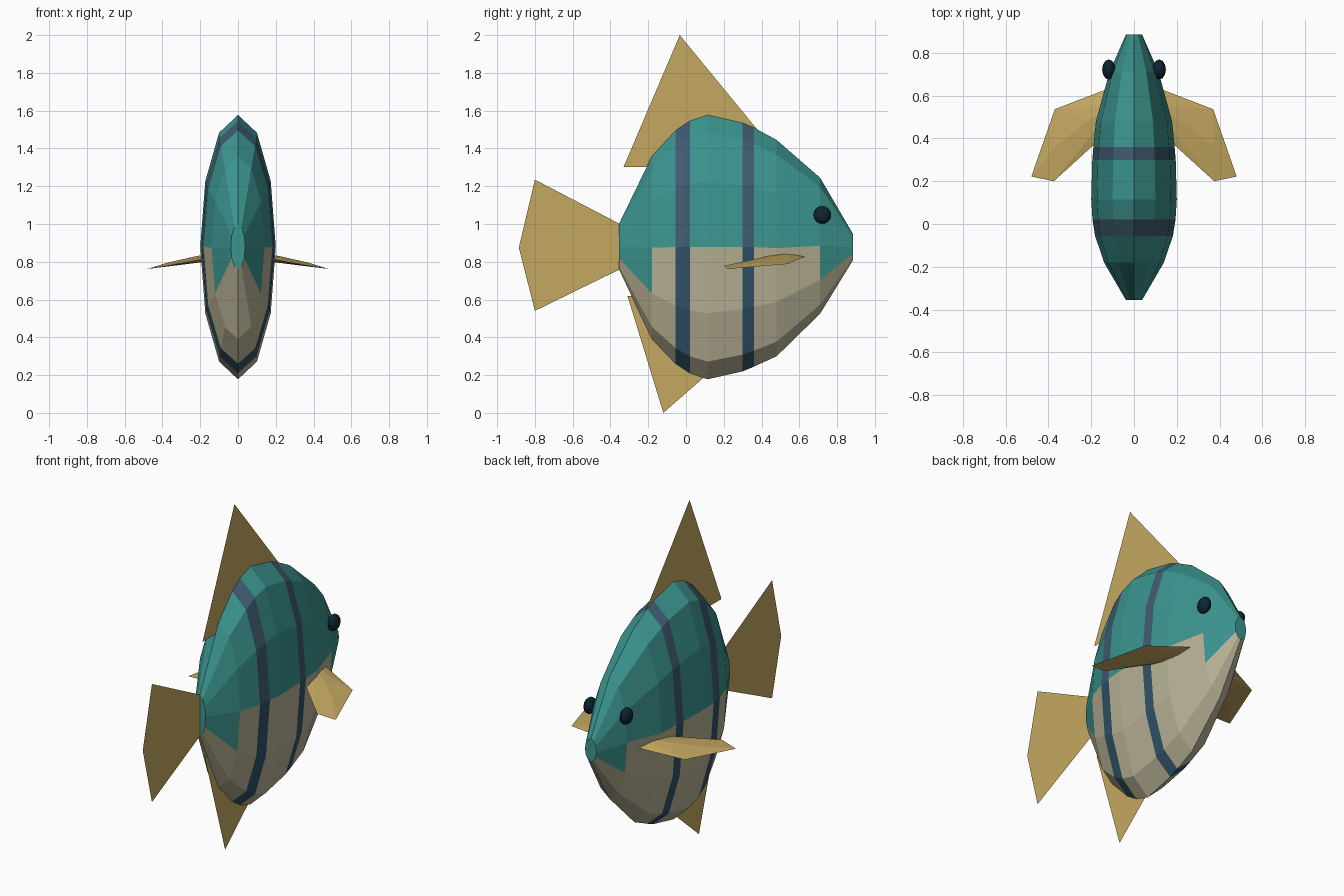
import bpy, bmesh, math

if "Cube" in bpy.data.objects:
    bpy.data.objects.remove(bpy.data.objects["Cube"])


def material(name, rgb):
    m = bpy.data.materials.new(name)
    m.diffuse_color = (*rgb, 1)
    m.use_nodes = True
    m.node_tree.nodes["Principled BSDF"].inputs["Base Color"].default_value = m.diffuse_color
    return m


teal = material("teal", (0.044, 0.30, 0.275))
cream = material("cream", (0.48, 0.445, 0.30))
slate = material("slate_blue", (0.05, 0.105, 0.165))
navy = material("deep_blue", (0.029, 0.085, 0.135))
gold = material("gold", (0.56, 0.395, 0.12))
dark = material("eye_dark", (0.004, 0.018, 0.032))


def finish(name, bm, mats):
    bmesh.ops.recalc_face_normals(bm, faces=bm.faces)
    me = bpy.data.meshes.new(name)
    bm.to_mesh(me)
    bm.free()
    for m in mats:
        me.materials.append(m)
    ob = bpy.data.objects.new(name, me)
    bpy.context.collection.objects.link(ob)
    return ob


# Body: twelve-sided oval rings (y, bottom z, top z, half width)
RINGS = [
    (-0.355, 0.76, 1.00, 0.038),
    (-0.18, 0.39, 1.36, 0.140),
    (-0.055, 0.26, 1.495, 0.182),
    (0.02, 0.21, 1.545, 0.194),
    (0.115, 0.178, 1.577, 0.200),
    (0.30, 0.22, 1.535, 0.195),
    (0.36, 0.245, 1.51, 0.190),
    (0.48, 0.30, 1.445, 0.178),
    (0.71, 0.525, 1.245, 0.115),
    (0.885, 0.81, 0.945, 0.038),
]
SIDES = 12
bm = bmesh.new()
loops = []
for y, lo, hi, w in RINGS:
    mid, h = (lo + hi) / 2, (hi - lo) / 2
    loops.append([bm.verts.new((w * math.sin(a), y, mid + h * math.cos(a)))
                  for a in (math.tau * i / SIDES for i in range(SIDES))])
last = len(RINGS) - 2
for s in range(last + 1):
    for i in range(SIDES):
        j = (i + 1) % SIDES
        f = bm.faces.new((loops[s][i], loops[s][j], loops[s + 1][j], loops[s + 1][i]))
        height = math.cos(math.tau * (i + 0.5) / SIDES)
        if s in (2, 5):                      # vertical stripes
            f.material_index = 2 if height > 0 else 3
        else:                                # belly starts lower at both ends
            limit = -0.5 if s in (0, last) else 0
            f.material_index = 0 if height > limit else 1
for ring in (loops[0], loops[-1]):
    bm.faces.new(ring)
finish("body", bm, [teal, cream, slate, navy])


# Flat fins in the centre plane, given as (y, z) outlines
def flat_fin(name, outline):
    bm = bmesh.new()
    bm.faces.new([bm.verts.new((0, y, z)) for y, z in outline])
    finish(name, bm, [gold])


flat_fin("dorsal_fin", [(-0.33, 1.303), (-0.033, 2.0), (0.39, 1.485), (0.1, 1.303)])
flat_fin("tail_fin", [(-0.34, 0.995), (-0.80, 1.235), (-0.885, 0.875),
                      (-0.80, 0.54), (-0.34, 0.765)])
flat_fin("belly_fin", [(-0.31, 0.62), (-0.12, 0.0), (0.12, 0.21), (0.0, 0.62)])

# Side fins: thin lens-shaped paddles sloping outward
EDGE = [(0.08, 0.648, 0.836), (0.37, 0.537, 0.788), (0.48, 0.222, 0.762),
        (0.375, 0.2, 0.778), (0.08, 0.468, 0.834)]
RIDGE = [(0.08, 0.56, 0.835, 0.022), (0.22, 0.48, 0.812, 0.018),
         (0.37, 0.36, 0.786, 0.010)]
for side, label in ((1, "right"), (-1, "left")):
    bm = bmesh.new()
    pts = EDGE + [(x, y, z + k * t) for x, y, z, t in RIDGE for k in (1, -1)]
    for x, y, z in pts:
        bm.verts.new((side * x, y, z))
    hull = bmesh.ops.convex_hull(bm, input=bm.verts[:])
    loose = [v for v in bm.verts if not v.link_faces]
    bmesh.ops.delete(bm, geom=loose, context='VERTS')
    finish(label + "_side_fin", bm, [gold])

    # Eyes: small flattened balls
    bm = bmesh.new()
    bmesh.ops.create_uvsphere(bm, u_segments=12, v_segments=8, radius=1)
    for v in bm.verts:
        v.co = (side * 0.118 + v.co.x * 0.031, 0.722 + v.co.y * 0.047, 1.048 + v.co.z * 0.047)
    finish(label + "_eye", bm, [dark])
